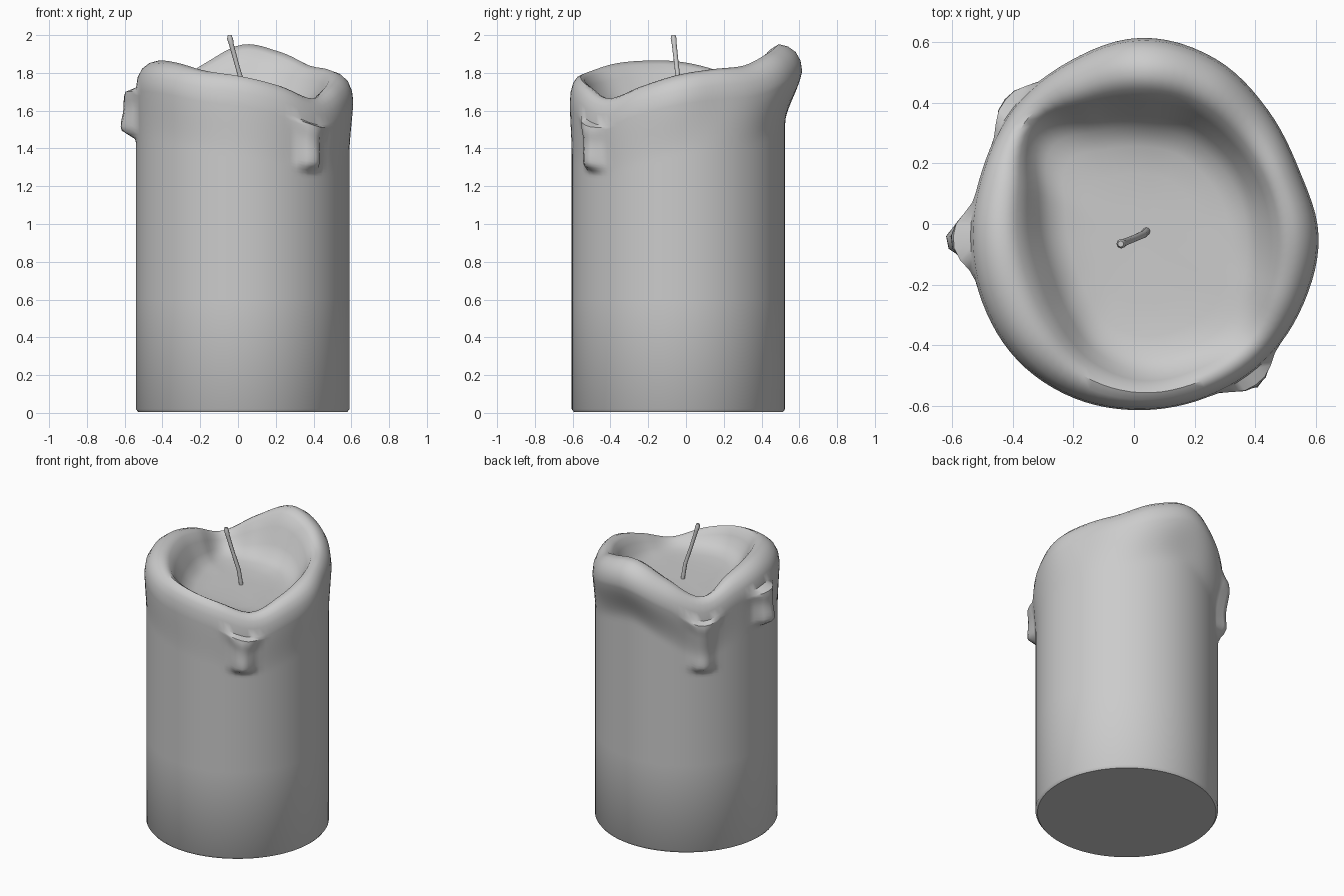
import bpy
import bmesh
from math import sin, cos, pi, radians, exp, floor

cube = bpy.data.objects.get("Cube")
if cube:
    bpy.data.objects.remove(cube, do_unlink=True)

SEGS = 96
CX, CY, RADIUS = 0.025, -0.04, 0.565
POOL = 1.62

# Melted rim, sampled counter-clockwise from +x in sixteen even steps
TOP = [1.79, 1.82, 1.84, 1.91, 1.95, 1.85, 1.74, 1.82,
       1.86, 1.865, 1.85, 1.81, 1.78, 1.73, 1.665, 1.73]
OUTER = [.585, .565, .59, .635, .655, .625, .60, .57,
         .565, .57, .58, .58, .575, .575, .58, .58]
INNER = [.40, .40, .40, .41, .41, .43, .48, .38,
         .34, .33, .36, .42, .46, .46, .46, .42]
# Wax drips: angle in degrees, lowest height, bulge, half width
DRIPS = [(308, 1.27, .05, .055), (135, 1.23, .045, .055), (181, 1.45, .065, .06)]


def around(table, a):
    """Smooth periodic interpolation of a table by angle."""
    t = a / (2 * pi) * len(table)
    i = floor(t)
    f = t - i
    p, q, r, s = (table[(i + k) % len(table)] for k in (-1, 0, 1, 2))
    return q + f / 2 * (r - p + f * (2 * p - 5 * q + 4 * r - s + f * (3 * (q - r) + s - p)))


def smooth(lo, hi, v):
    t = min(1, max(0, (v - lo) / (hi - lo)))
    return t * t * (3 - 2 * t)


def drip_bulge(a, z, top):
    total = 0
    for deg, low, depth, width in DRIPS:
        away = (a - radians(deg) + pi) % (2 * pi) - pi
        flare = width * (1 + 1.2 * smooth(top - .25, top - .05, z))
        body = exp(-(abs(away) * RADIUS / flare) ** 3)
        swell = 1 + .25 * exp(-((z - low - .07) / .06) ** 2)
        mask = smooth(low - .01, low + .05, z) * (1 - smooth(top - .2, top - .03, z))
        total += depth * body * swell * mask
    return total


def profile(a):
    """Radius and height pairs from the wick pool over the rim to the base."""
    top, out, inn = (around(t, a) for t in (TOP, OUTER, INNER))
    crest = inn + .5 * (out - inn)
    rise = top - POOL
    pts = [(inn * k, POOL + rise * h) for k, h in
           ((.25, 0), (.5, .01), (.72, .05), (.87, .14), (.97, .36))]
    pts += [(inn + (crest - inn) * .3, POOL + rise * .68),
            (inn + (crest - inn) * .62, POOL + rise * .91), (crest, top)]
    pts += [(crest + (out - crest) * k, top - d) for k, d in
            ((.4, .012), (.72, .04), (.93, .085), (1, .14))]
    # Overhang fading into the straight wall
    start, steps = top - .14, 24
    for i in range(1, steps + 1):
        z = start + (1.18 - start) * i / steps
        fade = smooth(top - .42, top - .12, z)
        pts.append((RADIUS + (out - RADIUS) * fade + drip_bulge(a, z, top), z))
    return pts + [(RADIUS, .6), (RADIUS, .02), (RADIUS - .012, .004)]


def add_object(name, bm, mat):
    bmesh.ops.recalc_face_normals(bm, faces=bm.faces)
    mesh = bpy.data.meshes.new(name)
    bm.to_mesh(mesh)
    bm.free()
    mesh.materials.append(mat)
    ob = bpy.data.objects.new(name, mesh)
    bpy.context.collection.objects.link(ob)
    bpy.ops.object.select_all(action='DESELECT')
    ob.select_set(True)
    bpy.context.view_layer.objects.active = ob
    bpy.ops.object.shade_smooth_by_angle(angle=radians(50))
    return ob


def bridge(bm, a, b):
    for i in range(len(a)):
        j = (i + 1) % len(a)
        bm.faces.new((a[i], a[j], b[j], b[i]))


grey = bpy.data.materials.new("wax_grey")
grey.use_nodes = True
colour = (0.6, 0.6, 0.6, 1)
grey.diffuse_color = colour
grey.node_tree.nodes["Principled BSDF"].inputs["Base Color"].default_value = colour

# Candle body with melted pool, rim and drips
bm = bmesh.new()
angles = [2 * pi * i / SEGS for i in range(SEGS)]
columns = [[bm.verts.new((CX + r * cos(a), CY + r * sin(a), z)) for r, z in profile(a)]
           for a in angles]
rings = list(zip(*columns))
for upper, lower in zip(rings, rings[1:]):
    bridge(bm, upper, lower)
centre = bm.verts.new((CX, CY, POOL))
for i in range(SEGS):
    bm.faces.new((centre, rings[0][i], rings[0][(i + 1) % SEGS]))
bm.faces.new(rings[-1])
add_object("candle_body", bm, grey)

# Bent wick, slightly thicker at its tip
bm = bmesh.new()
path = [(.045, -.02, 1.58, .013), (.03, -.035, 1.72, .013), (-.005, -.05, 1.84, .012),
        (-.035, -.062, 1.95, .013), (-.042, -.065, 1.98, .016), (-.044, -.066, 2.0, .010)]
loops = [[bm.verts.new((x + r * cos(k * pi / 4), y + r * sin(k * pi / 4), z))
          for k in range(8)] for x, y, z, r in path]
for a, b in zip(loops, loops[1:]):
    bridge(bm, a, b)
bm.faces.new(loops[0])
bm.faces.new(loops[-1])
add_object("wick", bm, grey)
